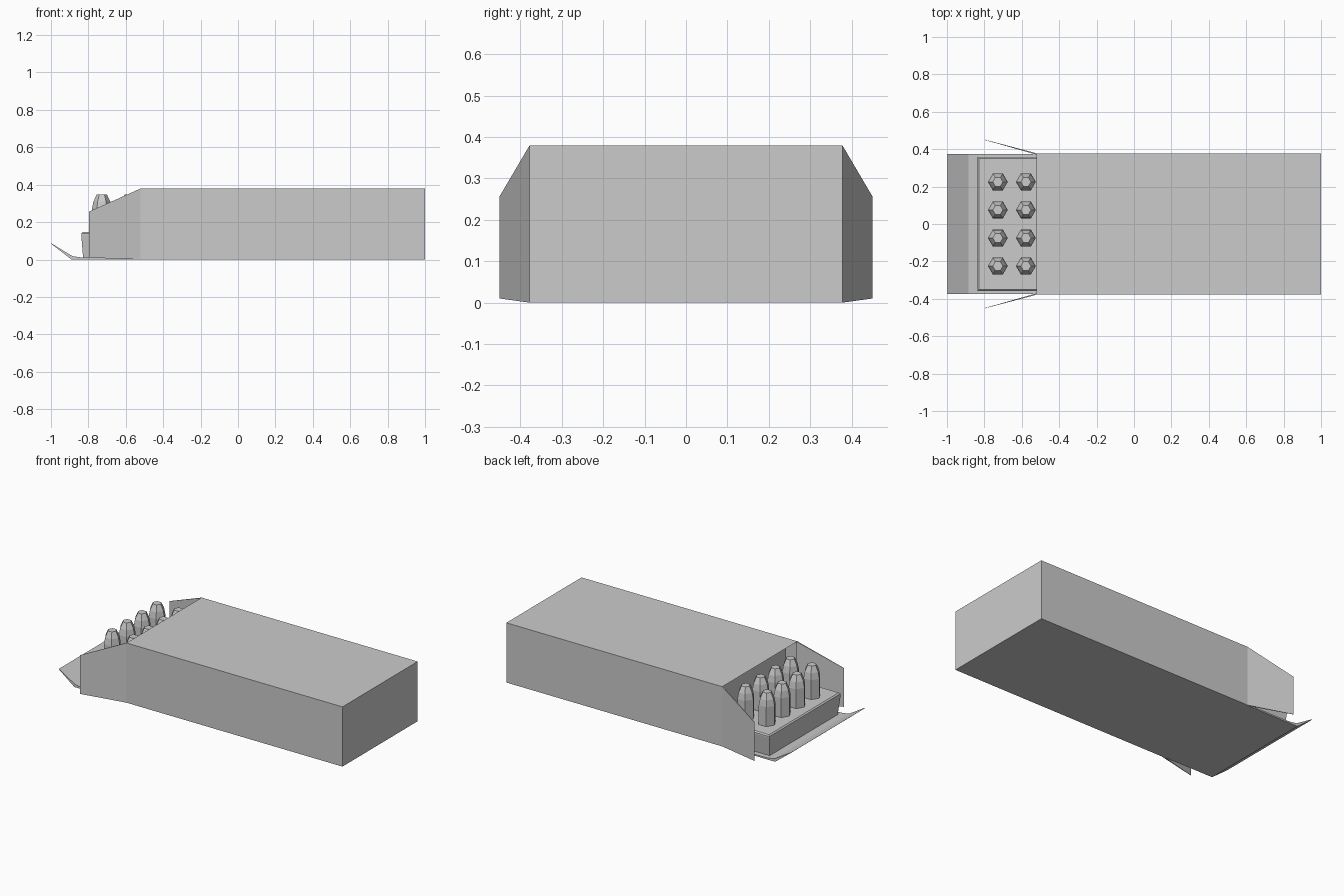
import bpy, bmesh, math

cube = bpy.data.objects.get("Cube")
if cube:
    bpy.data.objects.remove(cube, do_unlink=True)

grey = bpy.data.materials.new("plain_grey")
grey.use_nodes = True
GREY = (0.6, 0.6, 0.6, 1)
grey.diffuse_color = GREY
grey.node_tree.nodes["Principled BSDF"].inputs["Base Color"].default_value = GREY


def finish(name, bm):
    bmesh.ops.recalc_face_normals(bm, faces=bm.faces)
    mesh = bpy.data.meshes.new(name)
    bm.to_mesh(mesh)
    bm.free()
    mesh.materials.append(grey)
    obj = bpy.data.objects.new(name, mesh)
    bpy.context.collection.objects.link(obj)
    return obj


def loft(name, rings):
    """Skin a stack of equal-length point rings and cap both ends."""
    bm = bmesh.new()
    loops = [[bm.verts.new(p) for p in ring] for ring in rings]
    n = len(loops[0])
    for a, b in zip(loops, loops[1:]):
        for i in range(n):
            j = (i + 1) % n
            bm.faces.new((a[i], a[j], b[j], b[i]))
    bm.faces.new(loops[0])
    bm.faces.new(loops[-1])
    return finish(name, bm)


def rect(x0, x1, y, z):
    return [(x0, -y, z), (x1, -y, z), (x1, y, z), (x0, y, z)]


OPEN_X, HALF_W, HEIGHT = -0.52, 0.378, 0.38

# Carton with a recessed open end
carton = loft("carton", [rect(OPEN_X, 1, HALF_W, 0), rect(OPEN_X, 1, HALF_W, HEIGHT)])
bm = bmesh.new()
bm.from_mesh(carton.data)
bm.normal_update()
mouth = min(bm.faces, key=lambda f: f.normal.x)
bmesh.ops.inset_region(bm, faces=[mouth], thickness=0.008)
bmesh.ops.translate(bm, verts=mouth.verts, vec=(0.08, 0, 0))
bm.to_mesh(carton.data)
bm.free()

# Side flaps, splayed outward and tapering to a thin edge
for side, label in ((1, "back"), (-1, "front")):
    def flap_edge(inset, tip_inset):
        return [(OPEN_X, side * (HALF_W - inset), 0),
                (OPEN_X, side * (HALF_W - inset), HEIGHT),
                (-0.797, side * (0.451 - tip_inset), 0.256),
                (-0.797, side * (0.451 - tip_inset), 0.01)]
    loft(label + "_side_flap", [flap_edge(0, 0), flap_edge(0.008, 0.002)])

# Bottom flap with an upturned lip
flap_profile = [(OPEN_X, 0), (-0.89, 0), (-1, 0.085), (-0.995, 0.085),
                (-0.885, 0.018), (-0.83, 0.01), (OPEN_X, 0.008)]
loft("bottom_flap", [[(x, y, z) for x, z in flap_profile] for y in (-0.375, 0.375)])

# Tray with a softened rim and slightly undercut sides
loft("tray", [rect(-0.828, -0.441, 0.342, 0.008),
              rect(-0.838, -0.441, 0.358, 0.13),
              rect(-0.838, -0.441, 0.358, 0.14),
              rect(-0.83, -0.441, 0.35, 0.147)])

# Two rows of six-sided cartridges
cartridge_profile = [(0.053, 0.14), (0.053, 0.27), (0.045, 0.31), (0.027, 0.348)]
for row, x in enumerate((-0.728, -0.578)):
    for col in range(4):
        y = -0.225 + 0.15 * col
        loft(f"cartridge_{row + 1}_{col + 1}",
             [[(x + r * math.cos(math.tau * k / 6), y + r * math.sin(math.tau * k / 6), z)
               for k in range(6)] for r, z in cartridge_profile])
